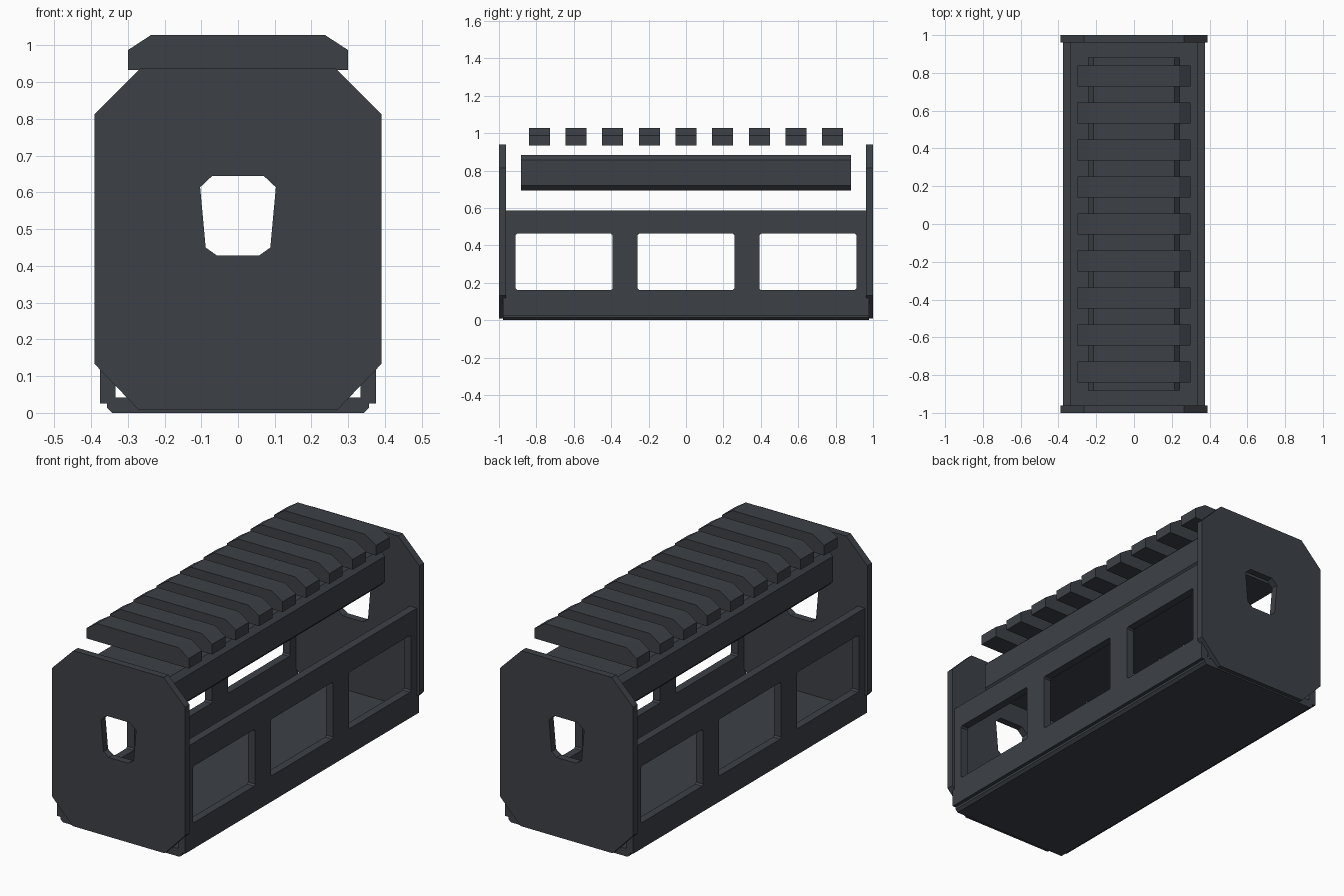
import bpy
from mathutils import Matrix

if "Cube" in bpy.data.objects:
    bpy.data.objects.remove(bpy.data.objects["Cube"])

mat = bpy.data.materials.new("dark slate grey")
mat.diffuse_color = (0.046, 0.053, 0.063, 1)
mat.use_nodes = True
mat.node_tree.nodes["Principled BSDF"].inputs["Base Color"].default_value = mat.diffuse_color

# local outline axes (a, b, depth) -> world axes
ALONG_Y = Matrix(((1, 0, 0, 0), (0, 0, -1, 0), (0, 1, 0, 0), (0, 0, 0, 1)))
ALONG_X = Matrix(((0, 0, 1, 0), (1, 0, 0, 0), (0, 1, 0, 0), (0, 0, 0, 1)))


def extrude(name, outlines, depth, axes, offset):
    """Extrude a flat outline; any further outlines inside it become holes."""
    cu = bpy.data.curves.new(name, 'CURVE')
    cu.dimensions = '2D'
    cu.fill_mode = 'BOTH'
    cu.extrude = depth / 2
    for pts in outlines:
        sp = cu.splines.new('POLY')
        sp.points.add(len(pts) - 1)
        for p, (a, b) in zip(sp.points, pts):
            p.co = (a, b, 0, 1)
        sp.use_cyclic_u = True
    tmp = bpy.data.objects.new(name + "_outline", cu)
    bpy.context.collection.objects.link(tmp)
    dg = bpy.context.evaluated_depsgraph_get()
    me = bpy.data.meshes.new_from_object(tmp.evaluated_get(dg))
    bpy.data.objects.remove(tmp)
    me.transform(Matrix.Translation(offset) @ axes)
    me.materials.clear()
    me.materials.append(mat)
    for f in me.polygons:
        f.use_smooth = False
        f.material_index = 0
    ob = bpy.data.objects.new(name, me)
    bpy.context.collection.objects.link(ob)
    return ob


def mirrored(half):
    """Complete a right-hand half outline across x = 0."""
    return half + [(-x, z) for x, z in reversed(half)]


def soft_rect(y0, y1, z0, z1, c=0.008):
    return [(y0 + c, z0), (y1 - c, z0), (y1, z0 + c), (y1, z1 - c),
            (y1 - c, z1), (y0 + c, z1), (y0, z1 - c), (y0, z0 + c)]


# end plates with a tapered opening
plate = mirrored([(0.27, 0.008), (0.39, 0.133), (0.39, 0.813), (0.265, 0.938)])
opening = mirrored([(0.057, 0.428), (0.088, 0.45), (0.103, 0.614), (0.07, 0.645)])
for name, y in (("front_plate", -0.981), ("back_plate", 0.981)):
    extrude(name, [plate, opening], 0.038, ALONG_Y, (0, y, 0))

# side walls with three windows each
wall = [(-0.978, 0.025), (0.978, 0.025), (0.978, 0.585), (-0.978, 0.585)]
windows = [soft_rect(c - 0.26, c + 0.26, 0.162, 0.462) for c in (-0.652, 0, 0.652)]
for name, x in (("left_wall", -0.354), ("right_wall", 0.354)):
    extrude(name, [wall] + windows, 0.042, ALONG_X, (x, 0, 0))

# floor with a stepped, chamfered lower edge
floor = mirrored([(0.342, 0), (0.356, 0.013), (0.356, 0.026), (0.334, 0.026), (0.334, 0.042)])
extrude("floor", [floor], 1.956, ALONG_Y, (0, 0, 0))

# rail core under the slats
core = mirrored([(0.215, 0.692), (0.243, 0.72), (0.243, 0.855), (0.215, 0.882)])
extrude("rail_core", [core], 1.764, ALONG_Y, (0, 0, 0))

# nine rail slats
slat = mirrored([(0.3, 0.933), (0.3, 0.987), (0.237, 1.028)])
for i in range(9):
    extrude(f"rail_slat_{i + 1}", [slat], 0.112, ALONG_Y, (0, (i - 4) * 0.196, 0))
